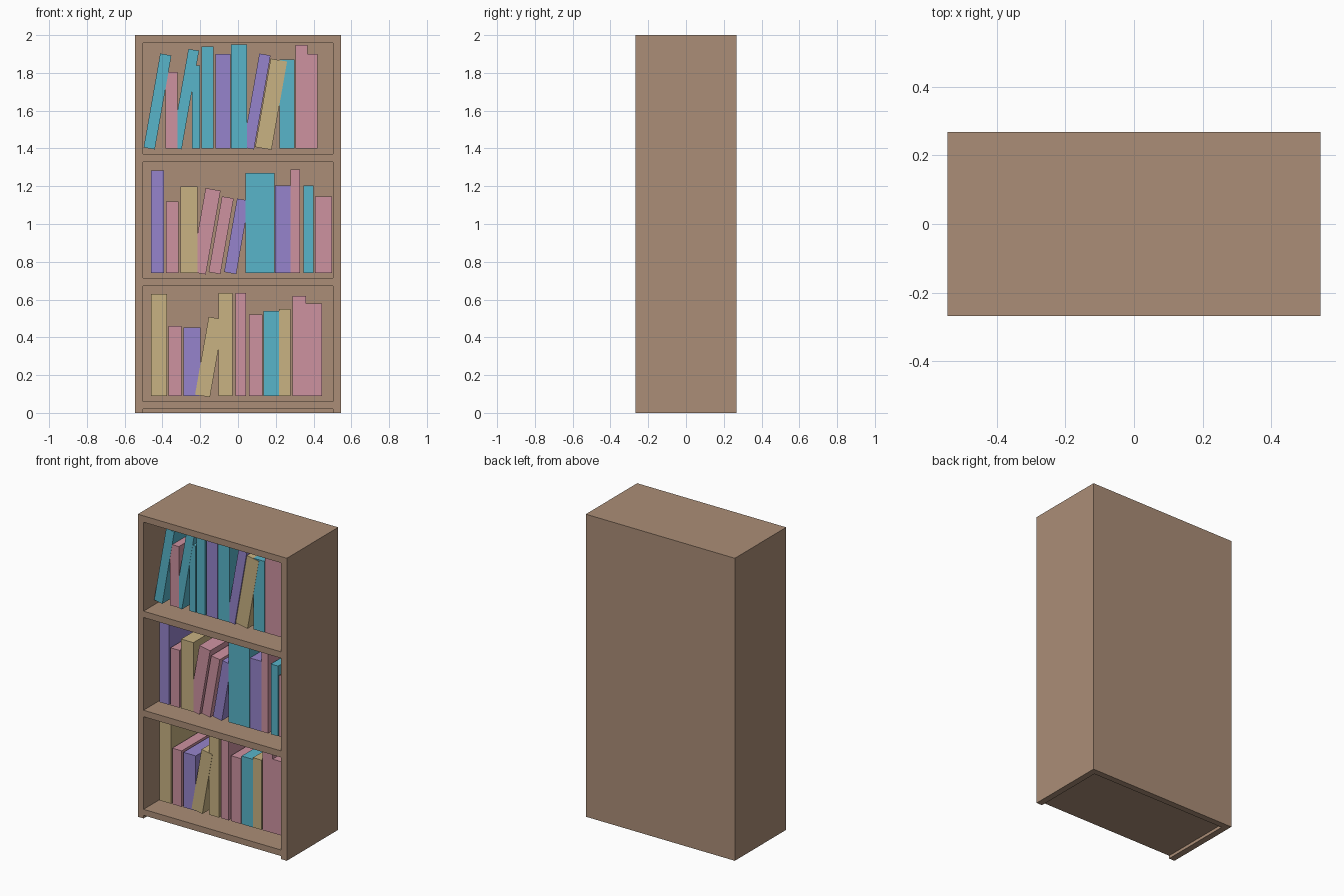
import bpy
import math
from mathutils import Matrix, Vector

default = bpy.data.objects.get("Cube")
if default:
    bpy.data.objects.remove(default, do_unlink=True)


def make_material(name, rgb):
    mat = bpy.data.materials.new(name)
    mat.use_nodes = True
    mat.diffuse_color = (*rgb, 1)
    mat.node_tree.nodes["Principled BSDF"].inputs["Base Color"].default_value = (*rgb, 1)
    return mat


MATERIALS = {
    "wood": make_material("wood brown", (0.407, 0.27, 0.184)),
    "teal": make_material("book teal", (0.098, 0.462, 0.591)),
    "pink": make_material("book pink", (0.61, 0.287, 0.352)),
    "sand": make_material("book sand", (0.578, 0.445, 0.223)),
    "violet": make_material("book violet", (0.305, 0.231, 0.604)),
}


def add_box(name, low, high, colour, lean=0):
    """Box between two corners, tipped to the right about its bottom centre."""
    low, high = Vector(low), Vector(high)
    pivot = Vector(((low.x + high.x) / 2, (low.y + high.y) / 2, low.z))
    bpy.ops.mesh.primitive_cube_add(size=1)
    box = bpy.context.object
    box.name = box.data.name = name
    box.data.transform(Matrix.Translation((low + high) / 2 - pivot)
                       @ Matrix.Diagonal((*(high - low), 1)))
    box.data.transform(Matrix.Translation(pivot) @ Matrix.Rotation(lean, 4, "Y"))
    box.data.materials.append(MATERIALS[colour])
    return box


# Cabinet: solid block with three open bays and a recessed underside
HALF_W, HALF_D, HEIGHT, BOARD = 0.545, 0.268, 2.0, 0.042
INNER_W, INNER_BACK = HALF_W - BOARD, HALF_D - BOARD
cabinet = add_box("bookcase_cabinet", (-HALF_W, -HALF_D, 0), (HALF_W, HALF_D, HEIGHT), "wood")

for bottom, top in ((-0.2, 0.02), (0.06, 0.672), (0.715, 1.328), (1.37, 1.958)):
    cutter = add_box("bay_cutter", (-INNER_W, -1, bottom), (INNER_W, INNER_BACK, top), "wood")
    cutter.hide_render = True
    cut = cabinet.modifiers.new("bay", "BOOLEAN")
    cut.operation = "DIFFERENCE"
    cut.solver = "EXACT"
    cut.object = cutter
    bpy.context.view_layer.objects.active = cabinet
    bpy.ops.object.modifier_apply(modifier=cut.name)
    bpy.data.objects.remove(cutter, do_unlink=True)

# Books on each shelf: colour, left edge, width, height, posture
UPRIGHT, LEANING = 0, math.radians(10)
top_books = (
    ("teal", -0.5, 0.06, 0.505, LEANING),
    ("pink", -0.383, 0.063, 0.405, UPRIGHT),
    ("teal", -0.355, 0.057, 0.53, LEANING),
    ("teal", -0.243, 0.043, 0.44, UPRIGHT),
    ("teal", -0.193, 0.063, 0.54, UPRIGHT),
    ("violet", -0.119, 0.079, 0.5, UPRIGHT),
    ("teal", -0.037, 0.085, 0.55, UPRIGHT),
    ("violet", 0.025, 0.06, 0.505, LEANING),
    ("sand", 0.09, 0.088, 0.475, LEANING),
    ("teal", 0.22, 0.08, 0.47, UPRIGHT),
    ("pink", 0.305, 0.063, 0.548, UPRIGHT),
    ("pink", 0.368, 0.052, 0.5, UPRIGHT),
)
middle_books = (
    ("violet", -0.46, 0.068, 0.543, UPRIGHT),
    ("pink", -0.381, 0.066, 0.38, UPRIGHT),
    ("sand", -0.304, 0.09, 0.458, UPRIGHT),
    ("pink", -0.25, 0.08, 0.45, LEANING),
    ("pink", -0.156, 0.063, 0.407, LEANING),
    ("teal", 0.04, 0.058, 0.53, UPRIGHT),
    ("violet", -0.074, 0.065, 0.395, LEANING),
    ("teal", 0.098, 0.095, 0.53, UPRIGHT),
    ("violet", 0.196, 0.082, 0.464, UPRIGHT),
    ("pink", 0.278, 0.05, 0.548, UPRIGHT),
    ("teal", 0.347, 0.053, 0.464, UPRIGHT),
    ("pink", 0.407, 0.091, 0.405, UPRIGHT),
)
bottom_books = (
    ("sand", -0.46, 0.084, 0.54, UPRIGHT),
    ("pink", -0.368, 0.069, 0.37, UPRIGHT),
    ("sand", -0.228, 0.08, 0.418, LEANING),
    ("violet", -0.288, 0.09, 0.363, UPRIGHT),
    ("sand", -0.103, 0.074, 0.546, UPRIGHT),
    ("pink", -0.013, 0.055, 0.546, UPRIGHT),
    ("pink", 0.058, 0.072, 0.432, UPRIGHT),
    ("teal", 0.135, 0.082, 0.45, UPRIGHT),
    ("sand", 0.217, 0.061, 0.461, UPRIGHT),
    ("pink", 0.288, 0.072, 0.528, UPRIGHT),
    ("pink", 0.36, 0.084, 0.488, UPRIGHT),
)

BOOK_FRONT, BOOK_BACK = -0.162, 0.21
for shelf, base, books in (("top", 1.4, top_books),
                           ("middle", 0.74, middle_books),
                           ("bottom", 0.09, bottom_books)):
    for i, (colour, left, width, height, lean) in enumerate(books):
        # Each spine sits a hair behind the one before, so overlaps stay clean
        front = BOOK_FRONT + i * 0.001
        add_box(f"{shelf}_shelf_book_{i + 1}", (left, front, base),
                (left + width, BOOK_BACK, base + height), colour, lean)
